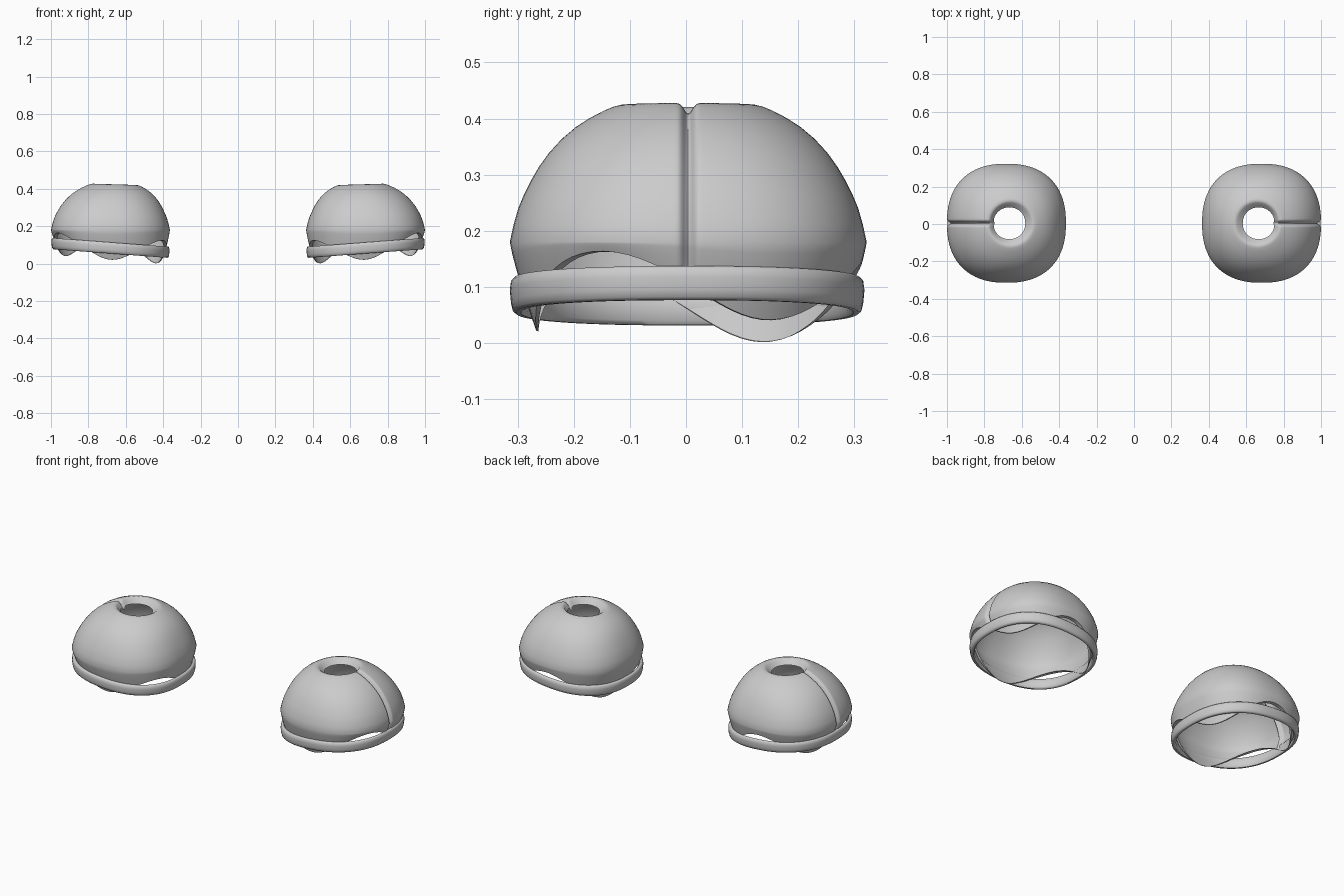
import bpy, bmesh, math

if "Cube" in bpy.data.objects:
    bpy.data.objects.remove(bpy.data.objects["Cube"])

CLOTH = bpy.data.materials.new("light_grey")
CLOTH.diffuse_color = (0.6, 0.6, 0.6, 1)
CLOTH.use_nodes = True
CLOTH.node_tree.nodes["Principled BSDF"].inputs["Base Color"].default_value = CLOTH.diffuse_color
CX = 0.682      # centre of each pad
TILT = 0.075    # rim rises towards the outside

# upper dome outline (radius, height) from the neck hole down to the widest line
TOP = [(0.085, 0.394), (0.097, 0.405), (0.110, 0.419), (0.120, 0.424), (0.133, 0.421),
       (0.150, 0.414), (0.175, 0.401), (0.200, 0.385), (0.225, 0.364), (0.248, 0.339),
       (0.266, 0.314), (0.280, 0.290), (0.293, 0.264), (0.303, 0.240), (0.311, 0.212),
       (0.318, 0.180)]
# band section (radius, height from the band's middle line)
BAND = [(0.300, 0.030), (0.309, 0.030), (0.314, 0.025), (0.316, 0.010), (0.314, -0.012),
        (0.311, -0.025), (0.305, -0.030), (0.296, -0.030), (0.290, -0.022), (0.293, 0.020)]


def around(r, a, e):
    """Point on a slightly squared circle."""
    c, s = math.cos(a), math.sin(a)
    k = (abs(c) ** e + abs(s) ** e) ** (-1 / e)
    return r * k * c, r * k * s


def loft(name, rings, side, closed=False):
    bm = bmesh.new()
    rows = [[bm.verts.new((side * x, y, z)) for x, y, z in ring] for ring in rings]
    pairs = list(zip(rows, rows[1:])) + ([(rows[-1], rows[0])] if closed else [])
    for p, q in pairs:
        for i in range(len(p)):
            j = (i + 1) % len(p)
            bm.faces.new((p[i], q[i], q[j], p[j]))
    bmesh.ops.recalc_face_normals(bm, faces=bm.faces)
    me = bpy.data.meshes.new(name)
    bm.to_mesh(me)
    bm.free()
    ob = bpy.data.objects.new(name, me)
    bpy.context.collection.objects.link(ob)
    me.materials.append(CLOTH)
    bpy.ops.object.select_all(action='DESELECT')
    ob.select_set(True)
    bpy.context.view_layer.objects.active = ob
    bpy.ops.object.shade_smooth_by_angle(angle=math.radians(50))


# angles are denser around the outer seam
ANGLES = [math.radians(d * 0.75) for d in range(-16, 17)]
ANGLES += [math.radians(12 + 336 * i / 84) for i in range(1, 84)]


def dome_point(r, z, a, groove=0.02):
    high = max(0, min(1, (z - 0.18) / 0.24))
    x, y = around(r, a, 2.0 + 0.35 * (1 - high ** 2))
    if math.cos(a) > 0:      # seam pressed in along the outer side
        d = groove * math.exp(-(y / 0.010) ** 2)
        nx, nz = r, max(0, z - 0.17) * 1.3
        n = math.hypot(nx, nz)
        x -= d * nx / n
        z -= d * nz / n
    return CX - 0.022 * high ** 3 + x, y + 0.004, z + 0.03 * x * high ** 4


def dome_rings():
    rings = [[dome_point(r, z, a) for a in ANGLES] for r, z in TOP]
    for t in (0.15, 0.3, 0.45, 0.6, 0.75, 0.9, 1.0, 1.1):   # wavy hem, last row is the lip
        ring = []
        for a in ANGLES:
            lift = TILT * 0.3 * math.cos(a)
            hem = 0.083 + lift - 0.061 * math.sin(3 * a)
            u = min(t, 1)
            z = 0.18 + (hem - 0.18) * u
            r = 0.318 - 0.048 * (max(0, 0.18 + lift * u - z) / 0.16) ** 1.2
            if t > 1:
                r -= 0.004 + 0.016 * (0.5 - 0.5 * math.sin(3 * a))
                z -= 0.001
            ring.append(dome_point(r, max(z, 0), a, 0.02 * (1 - 0.4 * u)))
        rings.append(ring)
    return rings


def band_rings():
    rings = []
    for r, h in BAND:
        ring = []
        for a in ANGLES:
            x, y = around(r, a, 2.35)
            ring.append((CX + x, y + 0.002, 0.084 + h + TILT * x))
        rings.append(ring)
    return rings


for side, label in ((1, "right"), (-1, "left")):
    loft(label + "_dome", dome_rings(), side)
    loft(label + "_rim_band", band_rings(), side, closed=True)
